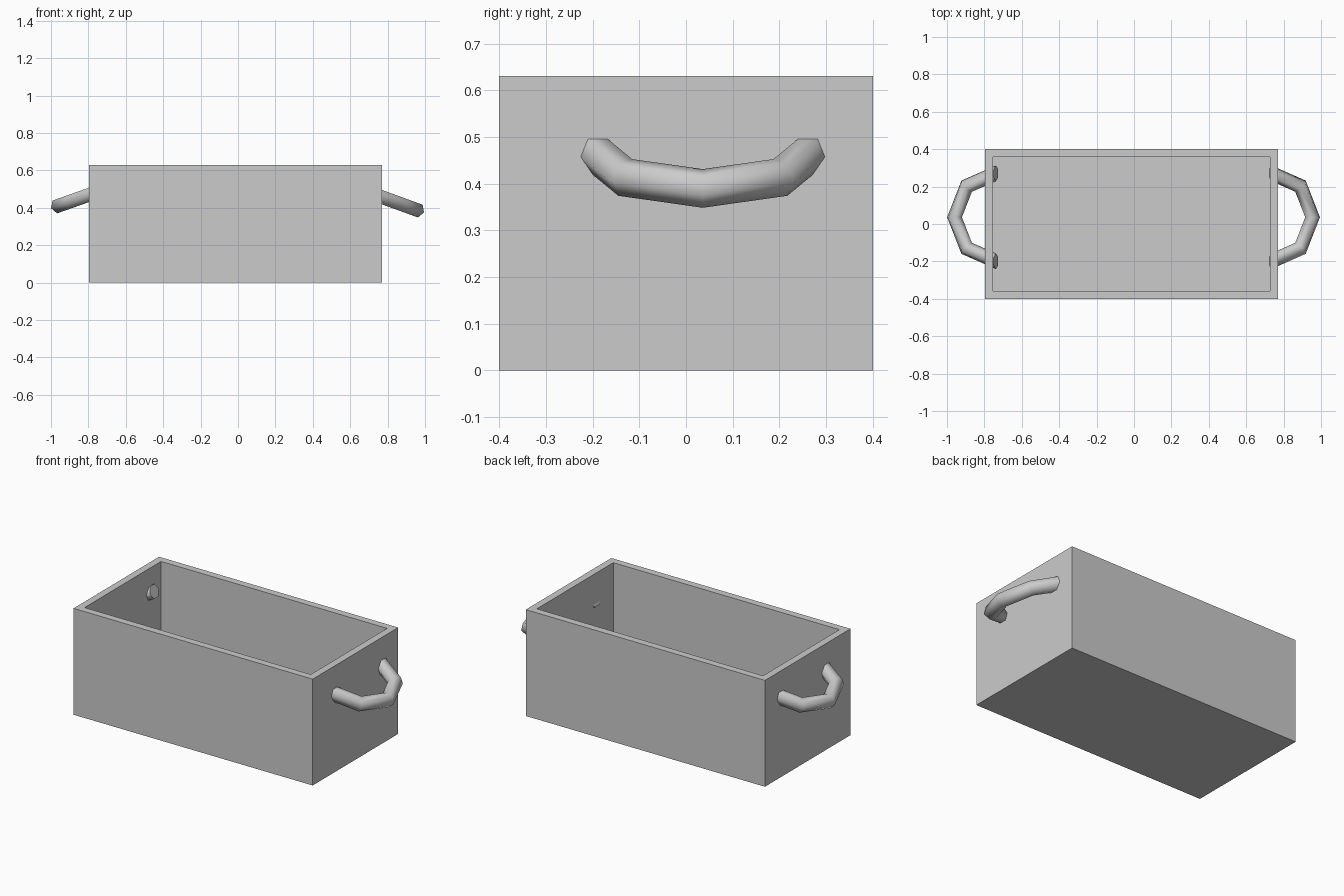
import bpy, bmesh, math
from mathutils import Matrix, Vector

if "Cube" in bpy.data.objects:
    bpy.data.objects.remove(bpy.data.objects["Cube"], do_unlink=True)

WALL = 0.06
HEIGHT = 0.63

# One plain grey for the whole model
grey = bpy.data.materials.new("plain grey")
grey.use_nodes = True
grey.diffuse_color = (0.6, 0.6, 0.6, 1)
grey.node_tree.nodes["Principled BSDF"].inputs["Base Color"].default_value = grey.diffuse_color


def add_object(name, bm):
    bmesh.ops.recalc_face_normals(bm, faces=bm.faces)
    mesh = bpy.data.meshes.new(name)
    bm.to_mesh(mesh)
    bm.free()
    mesh.materials.append(grey)
    obj = bpy.data.objects.new(name, mesh)
    bpy.context.collection.objects.link(obj)
    return obj


# Open box: inset the top face, then sink it to leave a floor
def make_box():
    bm = bmesh.new()
    bmesh.ops.create_cube(bm, size=1)
    bmesh.ops.scale(bm, vec=(1.567, 0.8, HEIGHT), verts=bm.verts)
    bmesh.ops.translate(bm, vec=(-0.014, 0, HEIGHT / 2), verts=bm.verts)
    top = max(bm.faces, key=lambda f: f.calc_center_median().z)
    bmesh.ops.inset_region(bm, faces=[top], thickness=WALL)
    hole = bmesh.ops.extrude_discrete_faces(bm, faces=[top])["faces"][0]
    bmesh.ops.translate(bm, vec=(0, 0, WALL - HEIGHT), verts=hole.verts)
    return add_object("box", bm)


# Drooping handle: a six-sided section swept through half a turn
def make_handle(name, location, turn, tilt, ring=0.235, tube=0.042):
    bm = bmesh.new()
    section = []
    for i in range(6):
        a = math.tau * i / 6
        section.append(bm.verts.new((0, -ring - tube * math.cos(a), tube * math.sin(a))))
    start = bm.faces.new(section)
    bmesh.ops.spin(bm, geom=[start] + list(start.edges) + section, cent=(0, 0, 0),
                   axis=(0, 0, 1), angle=math.pi, steps=4)
    for face in bm.faces:
        face.smooth = len(face.verts) == 4
    place = (Matrix.Translation(Vector(location))
             @ Matrix.Rotation(turn, 4, "Z") @ Matrix.Rotation(tilt, 4, "Y"))
    bm.transform(place)
    return add_object(name, bm)


make_box()
make_handle("left_handle", (0.734, 0.036, 0.47), 0, math.radians(20))
make_handle("right_handle", (-0.738, 0.036, 0.49), math.pi, math.radians(19.5))
